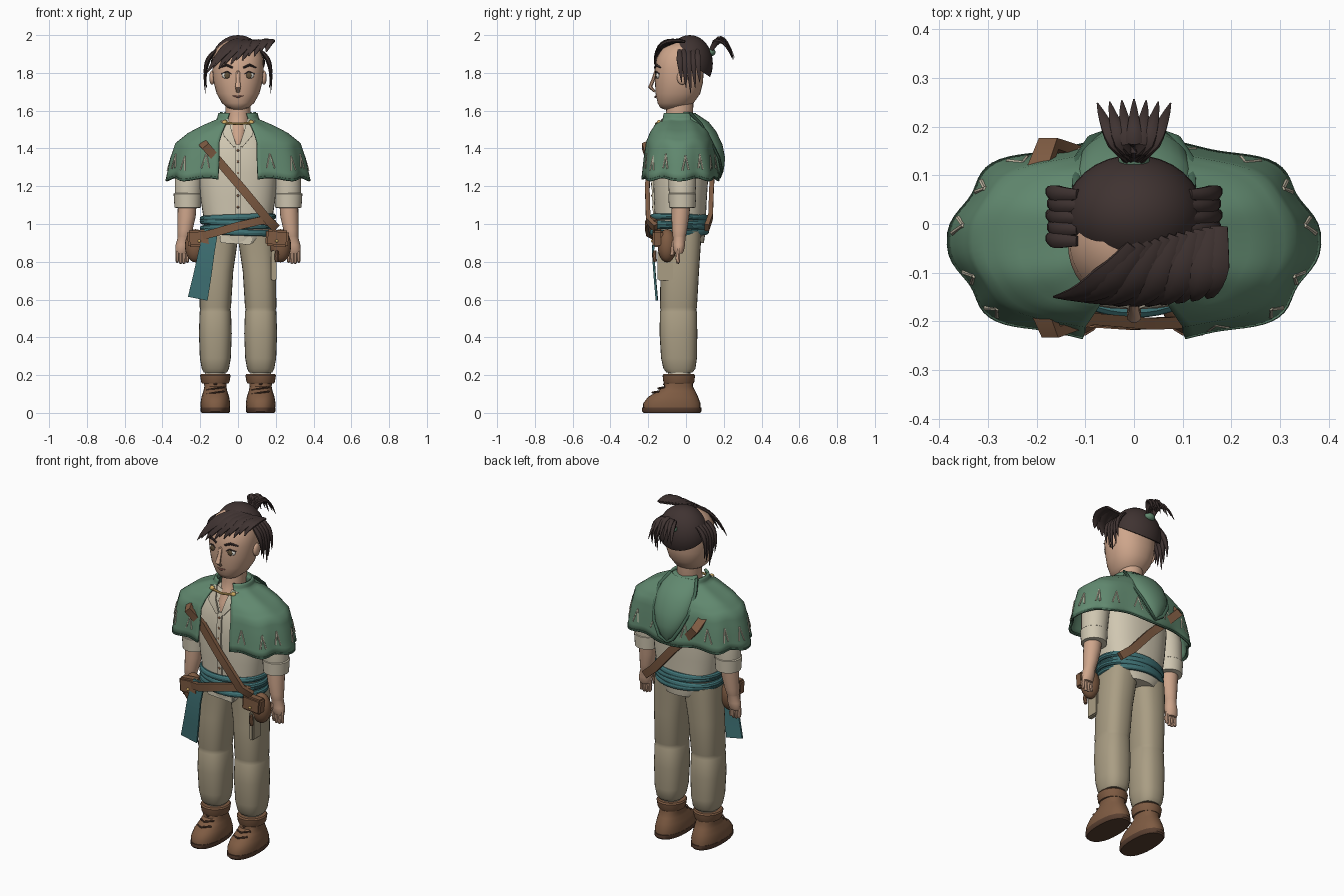
import bpy, bmesh, math
from mathutils import Vector, Matrix

COL = dict(skin=(.62, .38, .26), green=(.12, .25, .16), trim=(.06, .14, .09), cream=(.63, .57, .44),
           pants=(.40, .34, .23), brown=(.21, .105, .055), dark=(.10, .05, .03), hair=(.05, .033, .031),
           teal=(.05, .17, .18), gold=(.65, .42, .13), white=(.8, .78, .72), iris=(.12, .08, .04), lip=(.4, .17, .13))
MAT = {}
for k, c in COL.items():
    MAT[k] = bpy.data.materials.new(k)
    MAT[k].diffuse_color = (*c, 1)


def finish(name, bm, mat, angle=40):
    bmesh.ops.recalc_face_normals(bm, faces=bm.faces)
    me = bpy.data.meshes.new(name)
    bm.to_mesh(me)
    bm.free()
    ob = bpy.data.objects.new(name, me)
    bpy.context.collection.objects.link(ob)
    me.materials.append(MAT[mat])
    bpy.ops.object.select_all(action='DESELECT')
    ob.select_set(True)
    bpy.context.view_layer.objects.active = ob
    bpy.ops.object.shade_smooth_by_angle(angle=math.radians(angle))
    return ob


def skin_rings(name, rings, mat, angle=40):
    bm = bmesh.new()
    vs = [[bm.verts.new(p) for p in r] for r in rings]
    n = len(vs[0])
    for a, b in zip(vs, vs[1:]):
        for i in range(n):
            bm.faces.new((a[i], a[(i + 1) % n], b[(i + 1) % n], b[i]))
    bm.faces.new(vs[0])
    bm.faces.new(vs[-1])
    return finish(name, bm, mat, angle)


def spow(v, e):
    return math.copysign(abs(v) ** e, v)


def loft(name, rings, mat, n=28, p=2.0, angle=40):
    """Stack of level superellipses, each (z, cx, cy, rx, ry)."""
    A = [2 * math.pi * i / n for i in range(n)]
    return skin_rings(name, [[(cx + rx * spow(math.cos(a), 2 / p), cy + ry * spow(math.sin(a), 2 / p), z)
                              for a in A] for z, cx, cy, rx, ry in rings], mat, angle)


def sweep(name, pts, ws, ts, mat, out=(0, -1, 0), n=8):
    """Flattened section swept along points; n=4 gives a flat strap."""
    pts = [Vector(p) for p in pts]
    rings = []
    for i, p in enumerate(pts):
        t = (pts[min(i + 1, len(pts) - 1)] - pts[max(i - 1, 0)]).normalized()
        o = Vector(out[i] if isinstance(out, list) else out)
        s = t.cross(o).normalized()
        o = s.cross(t)
        w = ws[i] if isinstance(ws, list) else ws
        h = ts[i] if isinstance(ts, list) else ts
        rings.append([p + s * w * math.cos(a) + o * h * math.sin(a)
                      for a in [2 * math.pi * (k + .5) / n for k in range(n)]])
    return skin_rings(name, rings, mat)


def lock(name, p0, p1, p2, w, h, out, mat='hair'):
    p0, p1, p2 = map(Vector, (p0, p1, p2))
    T = [i / 8 for i in range(9)]
    f = [.55 + .9 * t if t < .4 else .91 * (1.02 - t) ** .7 / .62 ** .7 for t in T]
    return sweep(name, [p0 * (1 - t) ** 2 + p1 * 2 * t * (1 - t) + p2 * t * t for t in T],
                 [w * v for v in f], [h * v for v in f], mat, out)


def ball(name, c, r, mat):
    bm = bmesh.new()
    bmesh.ops.create_uvsphere(bm, u_segments=20, v_segments=12, radius=1,
                              matrix=Matrix.Translation(c) @ Matrix.Diagonal((*r, 1)))
    return finish(name, bm, mat)


def box(name, c, s, mat, rot=(0, 0, 0), bev=.006):
    bm = bmesh.new()
    bmesh.ops.create_cube(bm, size=1, matrix=Matrix.Diagonal((*s, 1)))
    bmesh.ops.bevel(bm, geom=bm.edges[:], offset=bev, segments=2, affect='EDGES')
    ob = finish(name, bm, mat)
    ob.location, ob.rotation_euler = c, rot
    return ob


# Legs, boots, arms and hands, one side at a time
for s in (-1, 1):
    c = .12 * s
    loft('trouser_leg', [(.215, c, -.035, .062, .07), (.235, c, -.035, .072, .085), (.29, c, -.037, .082, .095),
                         (.42, c, -.04, .087, .1), (.535, c, -.04, .083, .098), (.545, c, -.04, .079, .094),
                         (.56, c, -.04, .083, .098), (.75, .113 * s, -.033, .088, .102),
                         (.9, .1 * s, -.028, .097, .107), (.96, .095 * s, -.028, .095, .11)], 'pants', p=2.5)
    loft('ankle', [(.17, c, -.035, .055, .06), (.24, c, -.035, .055, .06)], 'cream')
    loft('boot_sole', [(0, c, -.075, .072, .15), (.008, c, -.075, .078, .157), (.028, c, -.075, .078, .157)], 'dark', p=2.3)
    loft('boot', [(.02, c, -.075, .076, .152), (.05, c, -.075, .079, .152), (.085, c, -.068, .073, .132),
                  (.115, c, -.05, .063, .1), (.14, c, -.04, .058, .076), (.19, c, -.037, .066, .074)], 'brown', p=2.3)
    loft('boot_cuff', [(.155, c, -.038, .07, .077), (.165, c, -.038, .075, .082), (.198, c, -.038, .081, .086),
                       (.206, c, -.038, .076, .08)], 'brown')
    for k in range(3):
        y, z = -.175 + .03 * k, .1 + .022 * k
        sweep('boot_lace', [(c - .045, y + .03, z), (c, y - .002, z + .008), (c + .045, y + .03, z + .014)], .005, .005, 'dark')
    loft('sleeve', [(1.45, .19 * s, -.02, .05, .06), (1.38, .23 * s, -.02, .07, .075), (1.27, .258 * s, -.02, .076, .075),
                    (1.14, .265 * s, -.02, .07, .07), (1.11, .265 * s, -.02, .068, .067)], 'cream')
    loft('sleeve_cuff', [(1.085, .266 * s, -.02, .06, .06), (1.087, .266 * s, -.02, .07, .07), (1.16, .266 * s, -.02, .075, .074),
                         (1.165, .266 * s, -.02, .068, .068)], 'cream')
    loft('forearm', [(1.12, .268 * s, -.025, .05, .05), (1.04, .272 * s, -.03, .048, .047), (.97, .28 * s, -.034, .04, .04),
                     (.935, .285 * s, -.036, .035, .035), (.93, .286 * s, -.036, .033, .033), (.89, .292 * s, -.037, .038, .032),
                     (.86, .296 * s, -.038, .036, .027), (.845, .297 * s, -.038, .03, .02)], 'skin', 20)
    for k in range(4):
        x = (.268 + .018 * k) * s
        sweep('finger', [(x, -.04, .87), (x, -.045, .83), (x, -.042, .805 - .01 * (k in (1, 2))),
                         (x, -.036, .79 + .004 * abs(k - 1.5))], [.011, .011, .01, .005], [.013, .013, .011, .005], 'skin')
    sweep('thumb', [(.268 * s, -.06, .91), (.262 * s, -.075, .87), (.264 * s, -.075, .835)], [.014, .013, .006], .012, 'skin')

# Shirt body with tail, placket, buttons and open collar
loft('shirt', [(.9, 0, -.03, .12, .125), (.95, 0, -.03, .175, .132), (1.03, 0, -.03, .182, .135), (1.13, 0, -.03, .198, .14),
               (1.27, 0, -.028, .208, .147), (1.38, 0, -.028, .2, .14), (1.46, 0, -.03, .16, .115), (1.53, 0, -.03, .085, .08)],
     'cream', 36, 2.4)
box('shirt_tail', (-.01, -.145, .925), (.17, .02, .06), 'cream', (0, .06, 0))
sweep('placket', [(0, -.17, 1.05), (0, -.175, 1.15), (0, -.18, 1.27), (0, -.174, 1.38), (0, -.165, 1.42)], .02, .007, 'cream', n=4)
for k in range(6):
    ball('button', (0, -.176 - .006 * math.sin(k * .6), 1.09 + .06 * k), (.007, .005, .007), 'brown')
for s in (-1, 1):
    sweep('shirt_lapel', [(.015 * s, -.17, 1.41), (.055 * s, -.162, 1.48), (.07 * s, -.125, 1.55)], [.012, .035, .03], .007, 'cream', n=4)

# Neck and head
loft('neck', [(1.42, 0, -.12, .02, .04), (1.47, 0, -.085, .052, .068), (1.53, 0, -.045, .063, .07), (1.58, 0, -.035, .066, .072),
              (1.66, 0, -.03, .066, .07)], 'skin', 24)
loft('head', [(1.607, 0, -.07, .03, .045), (1.615, 0, -.068, .055, .068), (1.64, 0, -.055, .085, .095), (1.69, 0, -.043, .113, .118),
              (1.75, 0, -.037, .129, .127), (1.82, 0, -.036, .136, .13), (1.88, 0, -.03, .132, .125), (1.93, 0, -.02, .112, .105),
              (1.965, 0, -.005, .07, .065)], 'skin', 36, 2.2)
sweep('nose', [(0, -.16, 1.81), (0, -.175, 1.76), (0, -.19, 1.725), (0, -.165, 1.7)], [.01, .011, .016, .01], [.008, .01, .013, .006], 'skin')
sweep('mouth', [(-.027, -.152, 1.678), (0, -.163, 1.673), (.027, -.152, 1.68)], [.002, .006, .002], .005, 'lip')
for s in (-1, 1):
    ball('eye_white', (.058 * s, -.147, 1.787), (.027, .013, .019), 'white')
    ball('iris', (.058 * s, -.158, 1.787), (.015, .006, .017), 'iris')
    sweep('upper_lid', [(.03 * s, -.158, 1.79), (.056 * s, -.16, 1.808), (.087 * s, -.142, 1.795)], .003, .004, 'hair')
    sweep('brow', [(.028 * s, -.165, 1.828), (.062 * s, -.158, 1.842), (.096 * s, -.135, 1.828)], [.006, .007, .003], .006, 'hair')
    ball('ear', (.137 * s, -.02, 1.775), (.015, .028, .038), 'skin')

# Hair: cap trimmed by a slanted hairline, fringe, side locks, tied tail
bm = bmesh.new()
bmesh.ops.create_uvsphere(bm, u_segments=32, v_segments=20, radius=1,
                          matrix=Matrix.Translation((0, .02, 1.85)) @ Matrix.Diagonal((.143, .122, .15, 1)))
cut = bmesh.ops.bisect_plane(bm, geom=bm.verts[:] + bm.edges[:] + bm.faces[:], plane_co=(0, -.1, 1.93),
                             plane_no=(0, .555, .83), clear_inner=True)
bmesh.ops.holes_fill(bm, edges=[e for e in bm.edges if e.is_boundary], sides=0)
finish('hair_cap', bm, 'hair')
for i in range(11):
    t = i / 10
    root = Vector((.0 + .175 * t, -.045 + .04 * t, 1.975 - .01 * t))
    tip = Vector((-.165 + .315 * t, -.15 - .018 * math.sin(t * 3), 1.80 + .11 * t + .012 * (i % 2)))
    lock('fringe_lock', root, (root + tip) / 2 + Vector((.005, -.055, .05)), tip, .034, .014, (-.1, -.6, .8))
for s in (-1, 1):
    for i in range(5):
        y = -.035 + .024 * i
        lock('side_lock', (.115 * s, y, 1.92), (.19 * s, y, 1.87), ((.172 - .006 * (i % 2)) * s, y + .012, 1.69 + .03 * abs(i - 2)),
             .02, .014, (s, 0, .2))
for i in range(7):
    u = (i - 3) / 3
    lock('tail_lock', (.012 * u, .125, 1.9), (.05 * u, .18, 2.08 - .03 * abs(u)), (.075 * u, .256 - .008 * abs(u), 1.87 + .012 * (i % 2)),
         .021, .013, (0, .6, .8))
ball('hair_tie', (0, .132, 1.91), (.032, .024, .022), 'green')

# Cape: open-front grid of superellipse rows (z, rx, ry, opening)
ROWS = [(1.585, .098, .082, .045), (1.55, .108, .092, .055), (1.52, .18, .13, .068), (1.48, .26, .155, .085),
        (1.43, .322, .176, .1), (1.35, .345, .187, .1), (1.235, .366, .2, .105)]


def cape_pt(u, v, lift=0):
    f = max(0, min(v * 6, 5.999))
    i = int(f)
    z, rx, ry, op = [a + (b - a) * (f - i) for a, b in zip(ROWS[i], ROWS[i + 1])]
    p = 2.5
    gap = math.pi / 2 - math.acos((op / rx) ** (p / 2))
    a = -math.pi / 2 + gap + u * (2 * math.pi - 2 * gap)
    k = 1 + .035 * v * v * math.cos(8 * a) + lift / rx
    return Vector((rx * k * spow(math.cos(a), 2 / p), -.035 + ry * k * spow(math.sin(a), 2 / p), z - .008 * v * math.cos(8 * a)))


bm = bmesh.new()
g = [[bm.verts.new(cape_pt(i / 96, j / 18)) for i in range(97)] for j in range(19)]
for j in range(18):
    for i in range(96):
        bm.faces.new((g[j][i], g[j + 1][i], g[j + 1][i + 1], g[j][i + 1]))
cape = finish('cape', bm, 'green', 60)
m = cape.modifiers.new('thickness', 'SOLIDIFY')
m.thickness, m.offset = .012, 0
sweep('cape_hem', [cape_pt(i / 96, .99) for i in range(97)], .008, .008, 'trim', (0, 0, 1), 6)
for i in range(14):
    u = (i + .5) / 14
    for d in (-.011, .011):
        sweep('cape_stitch', [cape_pt(u, .8, .007), cape_pt(u + d, .92, .008)], .005, .004, 'cream', (0, 0, 1), 6)

# Hood lying on the back, with its folded edge
loft('hood', [(1.25, 0, .165, .012, .015), (1.29, 0, .163, .05, .038), (1.35, 0, .153, .088, .054), (1.42, 0, .127, .113, .066),
              (1.49, 0, .09, .12, .07), (1.54, 0, .055, .11, .065), (1.58, 0, .015, .085, .045), (1.592, 0, .0, .07, .03)], 'green', angle=60)
edge = [(.085, .02, 1.588), (.118, .08, 1.53), (.117, .13, 1.44), (.087, .175, 1.35), (.045, .19, 1.28), (0, .178, 1.25)]
sweep('hood_edge', edge + [(-x, y, z) for x, y, z in edge[-2::-1]], .01, .008, 'trim', (0, 1, .3))

# Clasp
sweep('clasp_pin', [(-.07, -.145, 1.535), (0, -.158, 1.53), (.07, -.145, 1.535)], .007, .007, 'gold')
for s in (-1, 1):
    ball('clasp_knob', (.07 * s, -.143, 1.536), (.015, .012, .015), 'gold')

# Sash: four tilted wraps, knot and hanging tail
for k in range(4):
    bpy.ops.mesh.primitive_torus_add(major_radius=.18, minor_radius=.017, major_segments=48, minor_segments=10,
                                     location=(0, -.035, .958 + .025 * k), rotation=(.02 * (-1) ** k, .035 * (-1) ** k, 0))
    ob = bpy.context.object
    ob.name, ob.scale = 'sash_wrap', (1.03, .8, 1)
    ob.data.materials.append(MAT['teal'])
    bpy.ops.object.shade_smooth_by_angle()
sweep('sash_tail', [(-.14, -.165, .97), (-.165, -.175, .86), (-.19, -.165, .72), (-.213, -.155, .605)], [.05, .06, .068, .075], .008, 'teal', n=4)

# Shoulder strap (loops over the cape's shoulder) and hip strap
sweep('shoulder_strap', [(.2, -.16, .98), (.16, -.2, 1.02), (.02, -.205, 1.19), (-.1, -.195, 1.33), (-.17, -.222, 1.41), (-.2, -.15, 1.44),
                         (-.21, -.02, 1.45), (-.2, .1, 1.43), (-.175, .165, 1.36), (-.1, .14, 1.28), (0, .135, 1.18), (.12, .13, 1.04),
                         (.19, .11, .98)], .032, .017, 'brown',
      [(0, -1, 0)] * 5 + [(-.3, -.7, .7), (-.2, 0, 1), (-.2, .7, .7)] + [(0, 1, 0)] * 5, 4)
sweep('hip_strap', [(.19, -.16, 1.0), (.13, -.195, 1.02), (0, -.208, .99), (-.12, -.2, .955), (-.2, -.16, .935)], .03, .014, 'brown', n=4)

# Pouches with flaps and studs, leg pocket, toggle
for s in (-1, 1):
    ball('pouch', (.225 * s, -.1, .885), (.056, .05, .088), 'brown')
    box('pouch_flap', (.207 * s, -.15, .925), (.12, .055, .088), 'brown', (0, .08 * s, 0), .01)
    ball('pouch_stud', (.205 * s, -.18, .91), (.008, .006, .008), 'gold')
box('leg_pocket', (.19, -.11, .78), (.03, .08, .16), 'pants')
sweep('pocket_toggle', [(.205, -.165, .86), (.205, -.167, .83), (.205, -.163, .8)], [.008, .014, .01], .011, 'brown')
